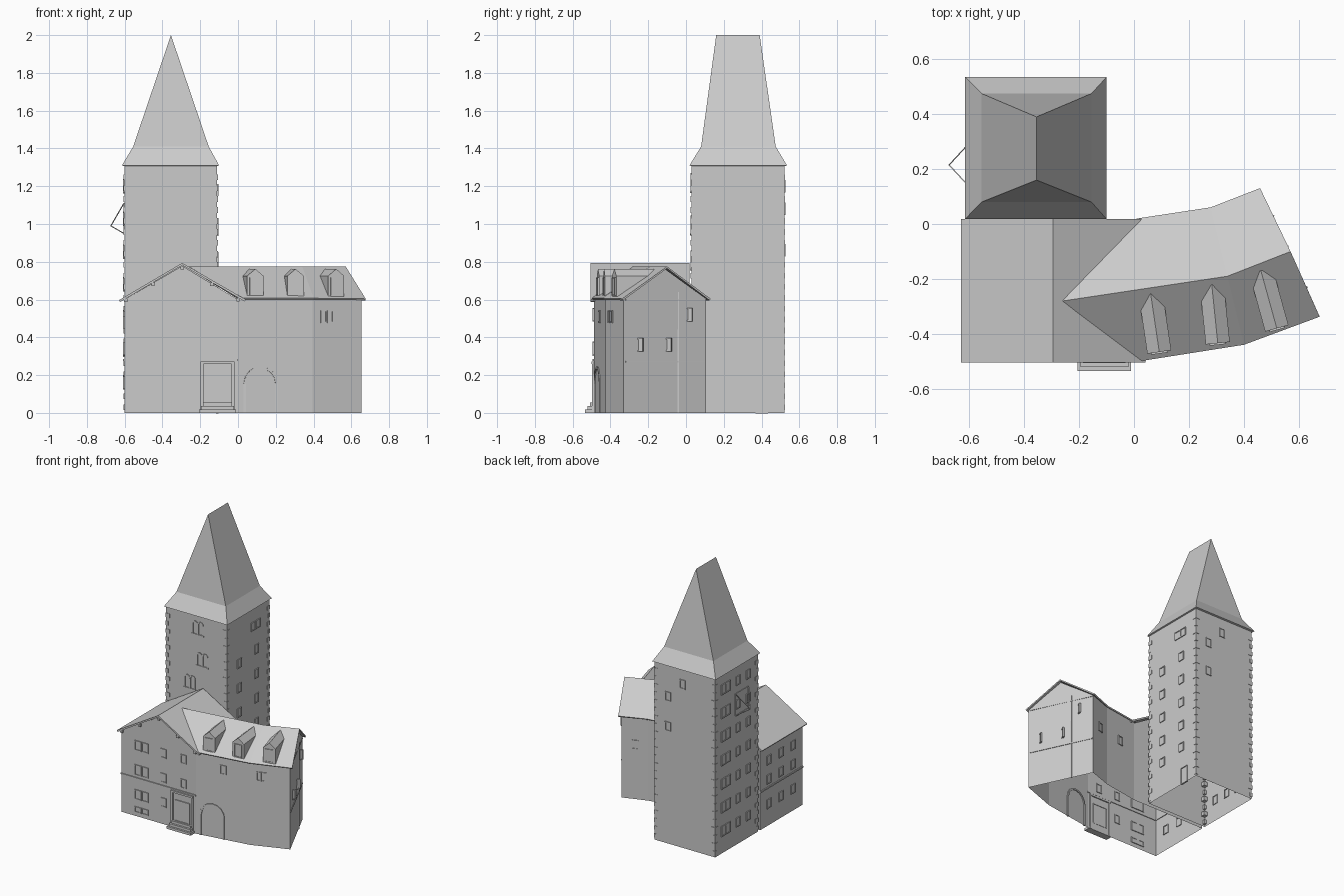
import bpy, bmesh, math
from mathutils import Matrix, Vector

if "Cube" in bpy.data.objects:
    bpy.data.objects.remove(bpy.data.objects["Cube"])


def mesh(name, verts, faces, thick=0):
    me = bpy.data.meshes.new(name)
    me.from_pydata(verts, [], faces)
    ob = bpy.data.objects.new(name, me)
    bpy.context.collection.objects.link(ob)
    bm = bmesh.new()
    bm.from_mesh(me)
    bmesh.ops.recalc_face_normals(bm, faces=bm.faces)
    bm.to_mesh(me)
    bm.free()
    if thick:
        m = ob.modifiers.new("thickness", "SOLIDIFY")
        m.thickness, m.offset = thick, 0
    return ob


class Kit:
    """Collects small boxes and bars into one object."""
    def __init__(self, name):
        self.name, self.bm = name, bmesh.new()

    def box(self, frame, c, s):
        bmesh.ops.create_cube(self.bm, size=1, matrix=frame @ Matrix.Translation(c) @ Matrix.Diagonal((*s, 1)))

    def bar(self, a, b, t):
        a, b = Vector(a), Vector(b)
        rot = (b - a).to_track_quat('Z', 'Y').to_matrix().to_4x4()
        self.box(Matrix.Translation((a + b) / 2) @ rot, (0, 0, 0), (t, t, (b - a).length))

    def window(self, p, deg, w=.04, h=.06, n=1):
        # n panes in a frame; local -y points out of the wall
        f = Matrix.Translation(p) @ Matrix.Rotation(math.radians(deg), 4, 'Z')
        for i in range(n):
            x = (i - (n - 1) / 2) * (w + .008)
            self.box(f, (x, 0, 0), (w, .004, h))
            for s in (-1, 1):
                self.box(f, (x + s * w / 2, 0, 0), (.006, .012, h))
                self.box(f, (x, 0, s * h / 2), (w + .006, .012, .006))

    def arch(self, p, deg, w, h, t):
        # arched surround: two jambs and a half circle of short bars
        f = Matrix.Translation(p) @ Matrix.Rotation(math.radians(deg), 4, 'Z')
        r = w / 2
        pts = [(-r, 0)] + [(-r * math.cos(math.pi * i / 8), h - r + r * math.sin(math.pi * i / 8))
                           for i in range(9)] + [(r, 0)]
        for a, b in zip(pts, pts[1:]):
            self.bar(f @ Vector((a[0], 0, a[1])), f @ Vector((b[0], 0, b[1])), t)

    def done(self):
        me = bpy.data.meshes.new(self.name)
        self.bm.to_mesh(me)
        self.bm.free()
        bpy.context.collection.objects.link(bpy.data.objects.new(self.name, me))


def rect(x0, x1, y0, y1, z):
    return [(x0, y0, z), (x1, y0, z), (x1, y1, z), (x0, y1, z)]


ring = lambda a, b: [(a + i, a + (i + 1) % 4, b + (i + 1) % 4, b + i) for i in range(4)]

# tower shell and flared roof with a short ridge
mesh("tower_walls", rect(-.602, -.11, .028, .522, 0) + rect(-.602, -.11, .028, .522, 1.31), ring(0, 4))
mesh("tower_roof", rect(-.595, -.117, .035, .515, 1.305) + rect(-.615, -.1, .018, .535, 1.31)
     + rect(-.555, -.155, .08, .475, 1.41) + [(-.355, .16, 2), (-.355, .39, 2)],
     ring(0, 4) + ring(4, 8) + [(8, 9, 12), (9, 10, 13, 12), (10, 11, 13), (11, 8, 12, 13)])

# gabled house
prof = [(-.602, 0), (0, 0), (0, .6), (-.295, .778), (-.602, .6)]
mesh("house_walls", [(x, y, z) for y in (-.488, 0) for x, z in prof],
     [(0, 1, 2, 3, 4), (5, 6, 7, 8, 9), (0, 5, 9, 4)])
mesh("house_roof", [(x, y, z) for y in (-.505, .018) for x, z in ((-.627, .592), (-.295, .788), (.038, .595))],
     [(0, 1, 4, 3), (1, 2, 5, 4)], .012)

# bent wing, walls following the street
front = [(0, -.487), (.395, -.425), (.655, -.33)]
back = [(0, 0), (.275, .045), (.45, .105)]
wv = [(x, y, z) for line in (front, back) for z in (0, .605) for x, y in line] + [(.555, -.108, .76)]
mesh("wing_walls", wv, [(0, 1, 4, 3), (1, 2, 5, 4), (6, 7, 10, 9), (7, 8, 11, 10), (2, 8, 11, 12, 5)])
rv = [(.02, -.497, .603), (.4, -.437, .603), (.675, -.335, .6), (-.26, -.28, .77), (.34, -.19, .77),
      (.57, -.1, .77), (.01, .017, .6), (.28, .058, .6), (.46, .128, .6)]
mesh("wing_roof", rv, [(0, 1, 4, 3), (1, 2, 5, 4), (3, 4, 7, 6), (4, 5, 8, 7)], .01)

# dormers
for i, (fx, fy, bx, by) in enumerate(((.092, -.466, .06, -.25), (.305, -.434, .283, -.22), (.52, -.38, .462, -.17))):
    a, b = Vector((fx, fy, 0)), Vector((bx, by, 0))
    d = (b - a).normalized()
    u = Vector((-d.y, d.x, 0)) * -1
    p = [(-.044, .615), (.044, .615), (.044, .725), (0, .762), (-.044, .725)]
    v = [q + u * s + Vector((0, 0, z)) for q in (a, b) for s, z in p]
    mesh(f"dormer_{i + 1}", v, [(0, 1, 2, 3, 4)] + [(k, (k + 1) % 5, 5 + (k + 1) % 5, 5 + k) for k in (1, 2, 3, 4)])
    k = Kit(f"dormer_window_{i + 1}")
    k.window(a + Vector((0, 0, .67)), math.degrees(math.atan2(u.y, u.x)), .055, .09)
    k.done()

# tower windows
k = Kit("tower_windows")
for x, z in ((-.345, 1.17), (-.308, .945), (-.41, .76)):
    for s in (-.023, .023):
        k.arch((x + s, .028, z), 0, .038, .095, .009)
    k.bar((x - .05, .026, z), (x + .05, .026, z), .01)
k.window((-.11, .36, 1.18), 90, .048, .055, 2)
for z in (1.0, .82, .64, .46, .29):
    k.window((-.11, .17, z - .03), 90)
    k.window((-.11, .37, z), 90)
k.window((-.11, .4, .06), 90, .06, .12)
for x, z in ((-.34, 1.2), (-.22, 1.08), (-.22, .86)):
    k.window((x, .522, z), 180)
for i in range(7):
    z = 1.2 - i * .173
    k.window((-.602, .4, z), -90, .045, .07, 2)
    k.window((-.602, .26, z), -90)
    k.window((-.602, .14, z), -90)
k.done()

# projecting bracket on the tower's left side
k = Kit("tower_bracket")
tip = (-.673, .215, .99)
c = [(-.604, .14, .95), (-.604, .29, .95), (-.604, .29, 1.11), (-.604, .14, 1.11)]
for i in range(4):
    k.bar(c[i], tip, .004)
    k.bar(c[i], c[(i + 1) % 4], .004)
k.done()

# corner stones on the tower
k = Kit("corner_stones")
for i in range(22):
    w = .02 + .012 * (i % 2)
    for x, sx in ((-.602, 1), (-.11, -1)):
        for y, sy in ((.028, 1), (.522, -1)):
            k.box(Matrix(), (x + sx * (w / 2 - .003), y + sy * (w / 2 - .003), .03 + i * .058), (w, w, .03))
k.done()

# house windows, string course, purlin ends
k = Kit("house_windows")
for z, h in ((.52, .065), (.34, .07), (.16, .065), (.05, .035)):
    k.window((-.44, -.488, z), 0, .048, h, 2)
for x in (-.26, -.1):
    k.window((x, -.488, .52), 0)
    k.window((x, -.488, .34), 0)
k.window((-.26, -.488, .16), 0)
for z in (.48, .34, .16):
    for y in (-.1, -.24, -.38):
        k.window((-.602, y, z), -90, .045, .06)
k.done()
k = Kit("house_trim")
k.box(Matrix(), (-.302, -.489, .28), (.606, .012, .01))
k.box(Matrix(), (-.603, -.245, .28), (.012, .49, .01))
for x, z in ((-.595, .597), (-.295, .768), (-.45, .68), (-.14, .68), (0, .6)):
    k.box(Matrix(), (x, -.49, z), (.018, .03, .018))
k.done()

# entrance with steps
k = Kit("entrance")
for i in range(3):
    k.box(Matrix(), (-.108, -.51 + i * .007, .009 + i * .018), (.195 - i * .02, .05 - i * .014, .018))
k.window((-.108, -.489, .13), 0, .115, .15)
for x in (-.19, -.026):
    k.box(Matrix(), (x, -.49, .13), (.016, .016, .26))
k.box(Matrix(), (-.108, -.49, .265), (.18, .02, .014))
k.done()

# wing gateway, windows and end-wall timbers
k = Kit("wing_details")
k.arch((.12, -.468, 0), 9, .17, .24, .012)
k.window((.2, -.456, .51), 9)
k.window((.47, -.398, .51), 20, .028, .06, 2)
e = lambda y, z: (.655 - (y + .33) * .471, y, z)
for y, z in ((-.25, .36), (-.1, .36), (.01, .52)):
    k.window(e(y, z), 64.8, .045, .065)
for a, b in ((e(-.04, 0), e(-.04, .64)), (e(-.32, .27), e(.1, .27)), (e(-.32, .6), e(.1, .6))):
    k.bar(a, b, .008)
k.window((.14, .023, .4), 189)
k.window((.36, .074, .4), 199)
k.done()
